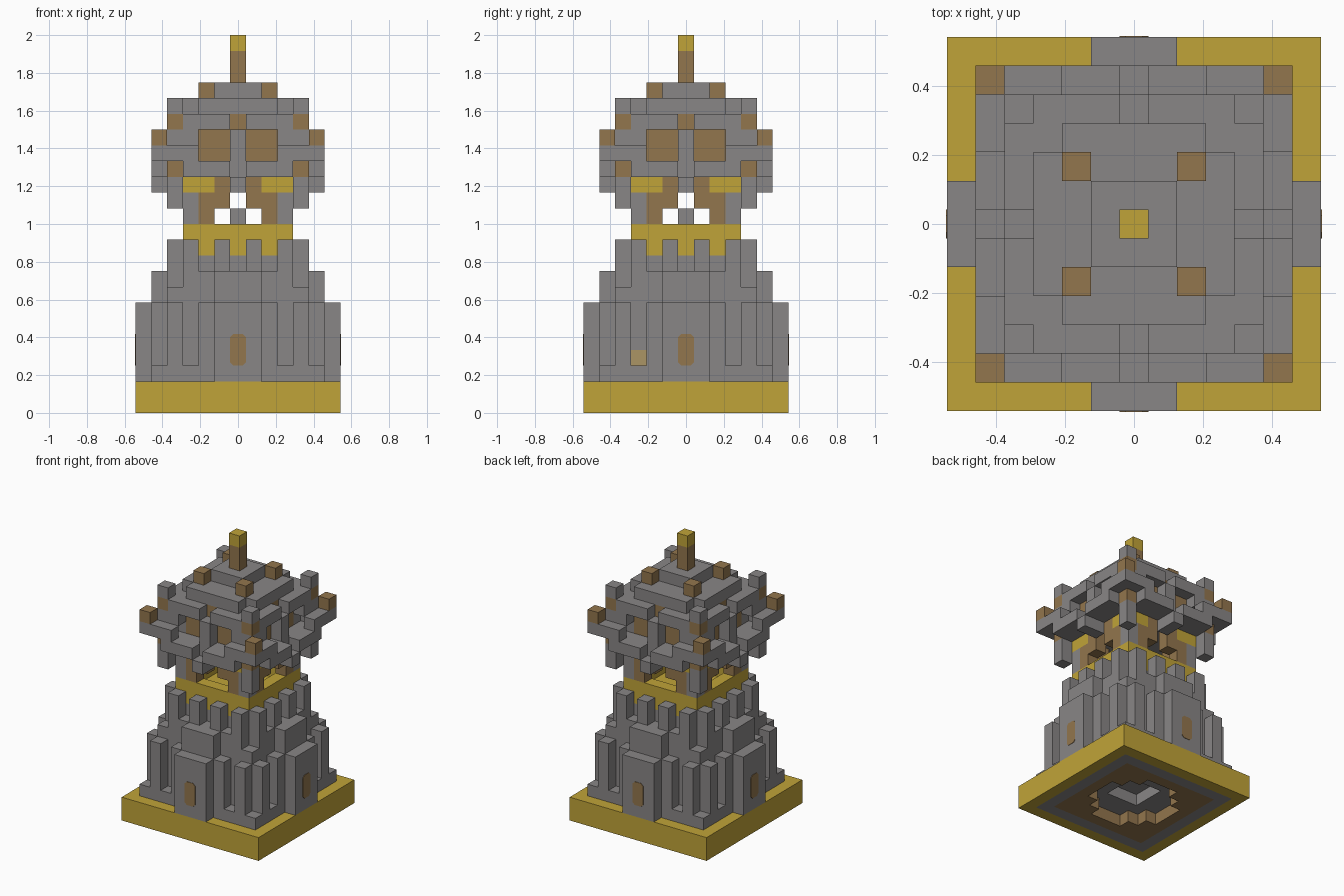
import bpy, bmesh
from mathutils import Matrix, Vector

U = 1 / 12  # size of one block

if "Cube" in bpy.data.objects:
    bpy.data.objects.remove(bpy.data.objects["Cube"])


def material(name, rgb):
    m = bpy.data.materials.new(name)
    m.use_nodes = True
    m.diffuse_color = (*rgb, 1)
    m.node_tree.nodes["Principled BSDF"].inputs["Base Color"].default_value = (*rgb, 1)
    return m


STONE = material("grey stone", (0.25, 0.24, 0.24))
GOLD = material("gold", (0.53, 0.37, 0.04))
WOOD = material("brown wood", (0.29, 0.18, 0.075))
TAN = material("light tan", (0.41, 0.30, 0.13))


def finish(name, mat, bm):
    mesh = bpy.data.meshes.new(name)
    bm.to_mesh(mesh)
    bm.free()
    mesh.materials.append(mat)
    bpy.context.collection.objects.link(bpy.data.objects.new(name, mesh))


def symmetric(box):
    """All quarter turns and mirror images of a block range, without repeats."""
    (xa, xb), (ya, yb), z = box
    out = set()
    for x in ((xa, xb), (-xb, -xa)):
        for y in ((ya, yb), (-yb, -ya)):
            out |= {(x, y, z), (y, x, z)}
    return out


def part(name, mat, *boxes):
    """Boxes are inclusive block ranges: x, y, layer. Repeated on all four sides."""
    bm = bmesh.new()
    for box in sorted(set().union(*(symmetric(b) for b in boxes))):
        x, y, z = box
        size = Vector((x[1] - x[0] + 1, y[1] - y[0] + 1, z[1] - z[0] + 1)) * U
        mid = Vector((x[0] + x[1], y[0] + y[1], z[0] + z[1] + 1)) * U / 2
        bmesh.ops.create_cube(bm, size=1, matrix=Matrix.Translation(mid) @ Matrix.Diagonal((*size, 1)))
    finish(name, mat, bm)


def wide(n):
    return (-n, n)


def at(n):
    return (n, n)


# Base with a stepped hollow underneath
part("base_rim", GOLD, (wide(6), at(6), (0, 1)))
part("base_floor", STONE, (wide(5), at(5), (0, 1)), (wide(4), (2, 4), at(1)))
part("base_underside", WOOD, (wide(4), at(4), at(0)), ((2, 3), at(3), at(0)))

# Fortified lower body
part("body_core", STONE, (wide(4), wide(4), (2, 7)), (wide(2), wide(4), at(8)),
     (wide(3), wide(3), (8, 9)))
part("plinth", STONE, (wide(5), wide(5), at(2)))
part("buttresses", STONE, (at(2), at(5), (3, 6)), (at(4), at(5), (3, 6)))
part("porches", STONE, (wide(1), (5, 6), (2, 6)), (wide(1), at(5), (7, 8)))
part("merlons", STONE, (at(1), at(4), (9, 10)), (at(3), at(4), (8, 10)))

# Doors with clipped corners, one per side
bm = bmesh.new()
w, c = U / 2, U / 5
outline = [(w - c, -U), (w, c - U), (w, U - c), (w - c, U)]
outline += [(-x, z) for x, z in reversed(outline)]
for k in range(4):
    turn = Matrix.Rotation(k * 1.5707963, 4, 'Z')
    rings = [[bm.verts.new(turn @ Vector((x, -6.5 * U - d, z + 4 * U))) for x, z in outline]
             for d in (0, 0.003)]
    bm.faces.new(rings[1])
    for i in range(len(outline)):
        j = (i + 1) % len(outline)
        bm.faces.new((rings[0][i], rings[0][j], rings[1][j], rings[1][i]))
bmesh.ops.recalc_face_normals(bm, faces=bm.faces)
finish("doors", WOOD, bm)

# Single pale block in one side slot
bm = bmesh.new()
bmesh.ops.create_cube(bm, size=1, matrix=Matrix.Translation((4.5 * U, -3 * U, 3.5 * U))
                      @ Matrix.Diagonal((0.008, U, U, 1)))
finish("pale_plate", TAN, bm)

# Gold balcony and open belfry
part("balcony", GOLD, (wide(3), wide(3), at(10)), (wide(3), at(3), at(11)))
part("centre_post", STONE, (at(0), at(0), (11, 12)))
part("belfry_posts", STONE, (at(3), at(3), (12, 13)))
part("belfry_braces", WOOD, (at(2), at(3), (12, 13)), (at(1), at(3), (13, 14)))
part("belfry_spandrels", GOLD, ((2, 3), at(3), at(14)))

# Lower roof with upturned corners
part("lower_roof", STONE, (wide(3), wide(4), at(15)), ((1, 3), at(5), at(15)),
     (at(0), at(5), at(14)), (at(0), at(4), (14, 17)),
     ((3, 5), at(5), at(16)), (at(4), at(4), at(16)))
part("roof_pendants", STONE, (at(4), at(4), (13, 14)))
part("pendant_caps", WOOD, (at(4), at(4), at(15)))
part("lower_finials", WOOD, (at(5), at(5), at(17)))

# Upper storey
part("upper_core", STONE, (wide(2), wide(2), (16, 18)), (at(3), at(3), (16, 17)),
     (at(0), at(3), (16, 17)))
part("upper_shutters", WOOD, ((1, 2), at(3), (16, 17)))

# Upper roof
part("upper_roof", STONE, ((1, 3), (3, 4), at(18)), ((3, 4), at(4), at(17)),
     (wide(2), wide(3), at(19)), (wide(1), wide(1), at(20)))
part("upper_roof_keys", WOOD, (at(0), at(3), at(18)))
part("corner_brackets", WOOD, (at(4), at(4), at(18)))
part("corner_caps", STONE, (at(4), at(4), at(19)))
part("crown_studs", WOOD, (at(2), at(2), at(20)))

# Spire
part("spire_pole", WOOD, (at(0), at(0), (21, 22)))
part("spire_tip", GOLD, (at(0), at(0), at(23)))
